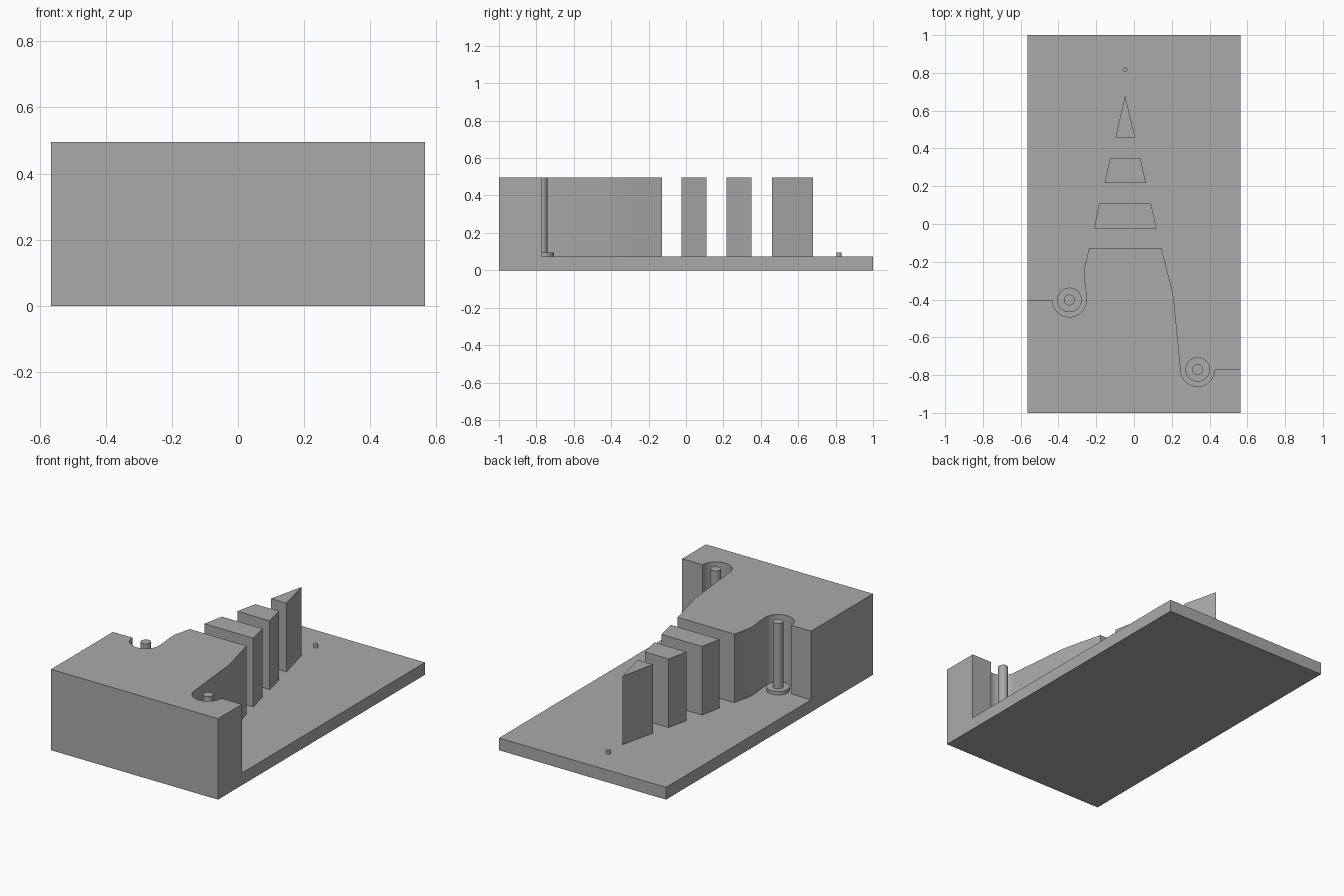
import bpy
import bmesh
from math import cos, sin, pi

cube = bpy.data.objects.get("Cube")
if cube:
    bpy.data.objects.remove(cube, do_unlink=True)

HALF_W, FLOOR, TOP = 0.565, 0.075, 0.495
PIT_R = 0.09

grey = bpy.data.materials.new("plain grey")
grey.use_nodes = True
colour = (0.4, 0.4, 0.4, 1)
grey.diffuse_color = colour
grey.node_tree.nodes["Principled BSDF"].inputs["Base Color"].default_value = colour


def prism(name, outline, z0, z1):
    """Extrude a flat outline straight up from z0 to z1."""
    bm = bmesh.new()
    face = bm.faces.new([bm.verts.new((x, y, z0)) for x, y in outline])
    new = bmesh.ops.extrude_face_region(bm, geom=[face])["geom"]
    verts = [v for v in new if isinstance(v, bmesh.types.BMVert)]
    bmesh.ops.translate(bm, verts=verts, vec=(0, 0, z1 - z0))
    bmesh.ops.recalc_face_normals(bm, faces=bm.faces)
    mesh = bpy.data.meshes.new(name)
    bm.to_mesh(mesh)
    bm.free()
    mesh.materials.append(grey)
    obj = bpy.data.objects.new(name, mesh)
    bpy.context.collection.objects.link(obj)
    return obj


def arc(centre, radius, start, end, steps=24):
    return [(centre[0] + radius * cos(start + (end - start) * i / steps),
             centre[1] + radius * sin(start + (end - start) * i / steps))
            for i in range(steps + 1)]


def smooth(obj):
    bpy.ops.object.select_all(action="DESELECT")
    obj.select_set(True)
    bpy.context.view_layer.objects.active = obj
    bpy.ops.object.shade_smooth_by_angle(angle=0.4)


def cylinder(name, centre, radius, z0, z1):
    smooth(prism(name, arc(centre, radius, 0, 2 * pi, 32)[:-1], z0, z1))


def slab(name, y0, y1, front, back):
    prism(name, [(front[0], y0), (front[1], y0), (back[1], y1), (back[0], y1)],
          FLOOR, TOP)


# Floor plate
prism("base_plate", [(-HALF_W, -1), (HALF_W, -1), (HALF_W, 1), (-HALF_W, 1)], 0, FLOOR)

# Main block with a round pit on each side and a tapering neck
left_pit, right_pit = (0.337, -0.77), (-0.342, -0.402)
outline = [(-HALF_W, -1), (HALF_W, -1), (HALF_W, left_pit[1])]
outline += arc(left_pit, PIT_R, 0, -pi)
outline += [(0.211, -0.4), (0.202, -0.35), (0.188, -0.295),
            (0.145, -0.127), (-0.238, -0.127),
            (-0.263, -0.235), (-0.264, -0.26), (-0.262, -0.3), (-0.255, -0.36)]
outline += arc(right_pit, PIT_R, 0, -pi)
outline += [(-HALF_W, right_pit[1])]
smooth(prism("main_block", outline, FLOOR, TOP))

# Slices of the tapering nose
slab("wide_slice", -0.023, 0.109, (-0.211, 0.119), (-0.185, 0.09))
slab("narrow_slice", 0.216, 0.349, (-0.156, 0.063), (-0.127, 0.034))
prism("nose_wedge", [(-0.098, 0.459), (0.006, 0.459), (-0.047, 0.68)], FLOOR, TOP)

# Flanged pins standing in the pits
for side, pit in (("left", left_pit), ("right", right_pit)):
    cylinder(side + "_pin_flange", pit, 0.065, FLOOR, 0.096)
    cylinder(side + "_pin", pit, 0.029, 0.096, TOP)

# Small stud ahead of the nose
cylinder("locating_stud", (-0.047, 0.818), 0.013, FLOOR, 0.096)
